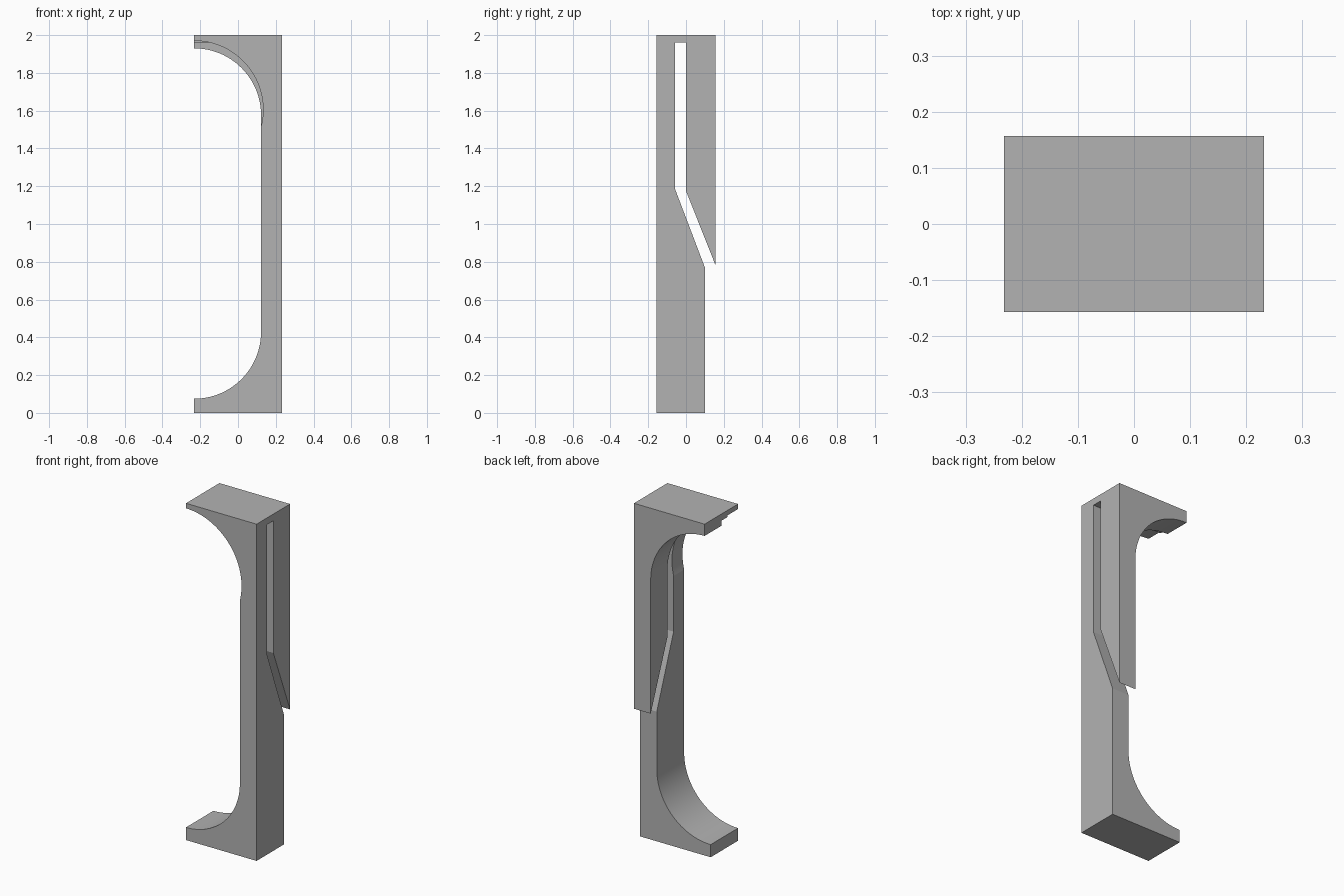
import bpy
import bmesh
from math import sin, cos, pi, radians

cube = bpy.data.objects.get("Cube")
if cube:
    bpy.data.objects.remove(cube, do_unlink=True)

HALF_X, HALF_Y, TOP = 0.232, 0.157, 2.0
WEB_X = 0.122          # inner face of the upright
SEGMENTS = 32

grey = bpy.data.materials.new("plain grey")
grey.use_nodes = True
colour = (0.45, 0.45, 0.45, 1)
grey.diffuse_color = colour
grey.node_tree.nodes["Principled BSDF"].inputs["Base Color"].default_value = colour


def prism(name, outline, axis, half):
    """Extrude an outline along x (outline is y, z) or y (outline is x, z)."""
    bm = bmesh.new()
    place = (lambda u, v: (-half, u, v)) if axis == "x" else (lambda u, v: (u, -half, v))
    face = bm.faces.new([bm.verts.new(place(u, v)) for u, v in outline])
    out = bmesh.ops.extrude_face_region(bm, geom=[face])
    verts = [g for g in out["geom"] if isinstance(g, bmesh.types.BMVert)]
    shift = (2 * half, 0, 0) if axis == "x" else (0, 2 * half, 0)
    bmesh.ops.translate(bm, verts=verts, vec=shift)
    bmesh.ops.recalc_face_normals(bm, faces=bm.faces[:])
    mesh = bpy.data.meshes.new(name)
    bm.to_mesh(mesh)
    bm.free()
    mesh.materials.append(grey)
    obj = bpy.data.objects.new(name, mesh)
    bpy.context.collection.objects.link(obj)
    return obj


def combine(target, tool, operation):
    """Apply a boolean and discard the tool."""
    mod = target.modifiers.new(operation.lower(), "BOOLEAN")
    mod.operation, mod.object, mod.solver = operation, tool, "EXACT"
    bpy.context.view_layer.objects.active = target
    bpy.ops.object.modifier_apply(modifier=mod.name)
    bpy.data.objects.remove(tool, do_unlink=True)


def bracket_outline(upper_tip, upper_radius):
    """C shape with rounded inside corners, opening towards -x."""
    lower_radius = WEB_X + HALF_X
    pts = [(-HALF_X, 0), (HALF_X, 0), (HALF_X, TOP), (-HALF_X, TOP)]
    for i in range(SEGMENTS + 13):
        a = pi / 2 * (1 - i / SEGMENTS)
        x = -HALF_X + upper_radius * cos(a)
        z = upper_tip - upper_radius + upper_radius * sin(a)
        if a < 0 and x <= WEB_X:
            break
        if a < -1e-6 and upper_radius <= lower_radius:
            break
        pts.append((x, z))
    # a wider upper curve meets the upright below its own centre
    over = upper_radius ** 2 - lower_radius ** 2
    if over > 1e-6:
        pts.append((WEB_X, upper_tip - upper_radius - over ** 0.5))
    for i in range(SEGMENTS + 1):
        a = -pi / 2 * i / SEGMENTS
        pts.append((-HALF_X + lower_radius * cos(a),
                    0.075 + lower_radius + lower_radius * sin(a)))
    return pts


# Front half: full height, stepped back above the slanted joint
post = prism("bracket_post", bracket_outline(1.97, 0.365), "y", 0.3)
front_side = [(-HALF_Y, 0), (0.10, 0), (0.10, 0.77), (-0.058, 1.185),
              (-0.058, TOP), (-HALF_Y, TOP)]
combine(post, prism("front_limit", front_side, "x", 0.4), "INTERSECT")

# Back half: hangs from the top, separated by the narrow slot
back = prism("back_post", bracket_outline(1.93, WEB_X + HALF_X), "y", 0.3)
back_side = [(-0.058, TOP), (-0.058, 1.96), (0, 1.96), (0, 1.175),
             (HALF_Y, 0.78), (HALF_Y, TOP)]
combine(back, prism("back_limit", back_side, "x", 0.4), "INTERSECT")

combine(post, back, "UNION")

# Merge leftover coplanar pieces
bm = bmesh.new()
bm.from_mesh(post.data)
bmesh.ops.remove_doubles(bm, verts=bm.verts[:], dist=0.0001)
bmesh.ops.dissolve_limit(bm, angle_limit=radians(0.5), verts=bm.verts[:], edges=bm.edges[:])
bm.to_mesh(post.data)
bm.free()

# Smooth curves, sharp corners
bpy.ops.object.select_all(action="DESELECT")
post.select_set(True)
bpy.context.view_layer.objects.active = post
bpy.ops.object.shade_smooth_by_angle(angle=radians(20))
